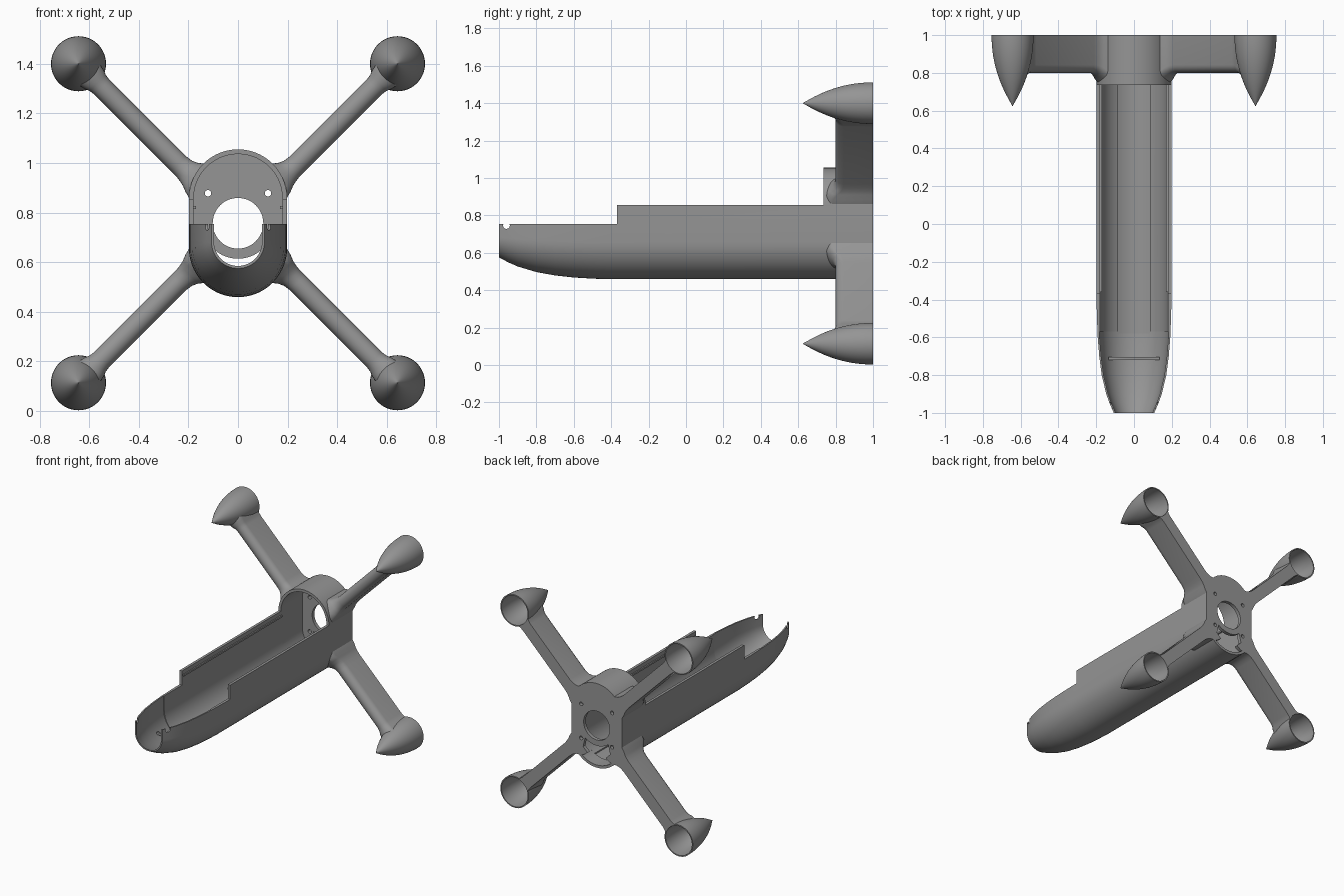
import bpy, bmesh, math
from mathutils import Vector

cube = bpy.data.objects.get("Cube")
if cube:
    bpy.data.objects.remove(cube, do_unlink=True)

ZC = 0.757           # height of the body axis
R2 = math.sqrt(0.5)

grey = bpy.data.materials.new("mid_grey")
grey.use_nodes = True
GREY = (0.3, 0.3, 0.3, 1)
grey.diffuse_color = GREY
grey.node_tree.nodes["Principled BSDF"].inputs["Base Color"].default_value = GREY


def loft(name, rings):
    """Closed solid through a list of equal-length point rings."""
    bm = bmesh.new()
    rows = [[bm.verts.new(p) for p in ring] for ring in rings]
    n = len(rows[0])
    for a, b in zip(rows, rows[1:]):
        for i in range(n):
            j = (i + 1) % n
            bm.faces.new((a[i], a[j], b[j], b[i]))
    bm.faces.new(rows[0])
    bm.faces.new(rows[-1])
    bmesh.ops.recalc_face_normals(bm, faces=bm.faces)
    me = bpy.data.meshes.new(name)
    bm.to_mesh(me)
    bm.free()
    me.materials.append(grey)
    ob = bpy.data.objects.new(name, me)
    bpy.context.collection.objects.link(ob)
    return ob


def prism(name, outline, y0, y1):
    return loft(name, [[(x, y, z) for x, z in outline] for y in (y0, y1)])


def box(name, x0, x1, y0, y1, z0, z1):
    return prism(name, [(x0, z0), (x1, z0), (x1, z1), (x0, z1)], y0, y1)


def circle(cx, cz, r, n=48):
    return [(cx + r * math.cos(2 * math.pi * i / n),
             cz + r * math.sin(2 * math.pi * i / n)) for i in range(n)]


def arc(cz, r, half_x, n=16):
    """Downward arc from -half_x to +half_x."""
    a = math.asin(half_x / r)
    return [(r * math.sin(t), cz - r * math.cos(t))
            for t in (-a + 2 * a * i / n for i in range(n + 1))]


def stadium(y, r, s, n=28):
    """Upright rounded slot: two half circles of radius r, centres s off axis."""
    pts = []
    for sign in (1, -1):
        for i in range(n + 1):
            t = math.pi * i / n
            pts.append((sign * r * math.cos(t), y, ZC + sign * (s + r * math.sin(t))))
    return pts


def cut(ob, cutters):
    """Subtract the cutters and keep the resulting mesh."""
    for c in cutters:
        m = ob.modifiers.new("cut", "BOOLEAN")
        m.operation, m.solver, m.object = "DIFFERENCE", "EXACT", c
    bpy.context.view_layer.update()
    dg = bpy.context.evaluated_depsgraph_get()
    me = bpy.data.meshes.new_from_object(ob.evaluated_get(dg))
    ob.modifiers.clear()
    ob.data = me


def smooth(ob, angle=30):
    bpy.ops.object.select_all(action="DESELECT")
    ob.select_set(True)
    bpy.context.view_layer.objects.active = ob
    bpy.ops.object.shade_smooth_by_angle(angle=math.radians(angle))


# Fuselage: tapering nose, constant body
nose = [(-1, .107, .075), (-.95, .129, .079), (-.9, .147, .083), (-.8, .171, .089),
        (-.7, .184, .094), (-.6, .192, .097), (-.5, .196, .099), (-.42, .198, .1)]
fuselage = loft("fuselage", [stadium(*p) for p in nose + [(1, .198, .1)]])

# Cavities and openings
cavity = loft("cavity", [stadium(y, .179, .1) for y in (-.575, .975)])
nose_cavity = loft("nose_cavity", [stadium(-1.05, .072, .07)] +
                   [stadium(y, r - .01, s) for y, r, s in nose[:6]] + [stadium(-.57, .1835, .098)])
floor_channel = prism("floor_channel", arc(ZC - .1, .187, .085) + [(.085, .7), (-.085, .7)], -.58, .9)
bay_cut = box("bay_cut", -.5, .5, -1.1, .735, .855, 1.3)
nose_cut = box("nose_cut", -.5, .5, -1.1, -.37, .755, 1.2)
shaft_hole = prism("shaft_hole", circle(0, ZC, .102), .9, 1.1)
wire_slot = prism("wire_slot", arc(ZC - .1, .179, .12) + arc(ZC, .143, .09)[::-1], .9, 1.1)
notch = loft("notch", [[(x, -.96 + u, z) for u, z in circle(0, .746, .018, 20)] for x in (-.3, .3)])
screws = [prism("screw_hole", circle(sx * .121, ZC + sz * .121, .013, 20), .9, 1.1)
          for sx in (-1, 1) for sz in (-1, 1)]
cutters = [cavity, nose_cavity, floor_channel, bay_cut, nose_cut,
           shaft_hole, wire_slot, notch] + screws
cut(fuselage, cutters)
smooth(fuselage)

# Inner rails and nose rib
for sx, side in ((1, "left"), (-1, "right")):
    x0, x1 = sorted((sx * .170, sx * .185))
    box(side + "_rail", x0, x1, -.36, .74, .815, .827)
box("nose_rib", -.135, .135, -.72, -.705, .55, .567)


# Pods: pointed ogive cups, open at the back
def ogive(r_max, tip, cx, cz, y_end, n=18):
    rings = []
    for i in range(n + 1):
        y = tip + (1 - tip) * i / n
        r = max(r_max * (1 - ((1 - y) / (1 - tip)) ** 2.1), .0012)
        rings.append([(x, y, z) for x, z in circle(cx, cz, r)])
    if y_end > 1:
        rings.append([(x, y_end, z) for x, z in circle(cx, cz, r_max)])
    return rings


# Arm stations: distance from axis, half width toward vertical, half width toward side, front edge
stations = [(.20, .10, .07, .74), (.24, .092, .06, .745), (.265, .076, .05, .765),
            (.285, .058, .0455, .785), (.31, .047, .0425, .797), (.34, .0425, .0425, .80),
            (.775, .0425, .0425, .80), (.80, .046, .046, .797), (.82, .054, .054, .79),
            (.85, .06, .06, .785)]


def arm_ring(sx, sz, r, up, side, front):
    prof = [(up, 1), (up, front + .0425)]
    for i in range(1, 12):
        t = math.pi * i / 12
        c = math.cos(t)
        prof.append((c * (up if c > 0 else side), front + .0425 * (1 - math.sin(t))))
    prof += [(-side, front + .0425), (-side, 1)]
    return [(sx * (r - p) * R2, y, ZC + sz * (r + p) * R2) for p, y in prof]


for sx, side in ((1, "left"), (-1, "right")):
    for sz, level in ((1, "upper"), (-1, "lower")):
        cx, cz = sx * .643, ZC + sz * .643
        pod = loft(f"{level}_{side}_pod", ogive(.111, .625, cx, cz, 1))
        hollow = loft("pod_hollow", ogive(.103, .65, cx, cz, 1.05))
        cut(pod, [hollow])
        smooth(pod, 40)
        arm = loft(f"{level}_{side}_arm", [arm_ring(sx, sz, *s) for s in stations])
        cut(arm, [hollow, cavity])
        smooth(arm)
        cutters.append(hollow)

for c in cutters:
    bpy.data.objects.remove(c, do_unlink=True)
